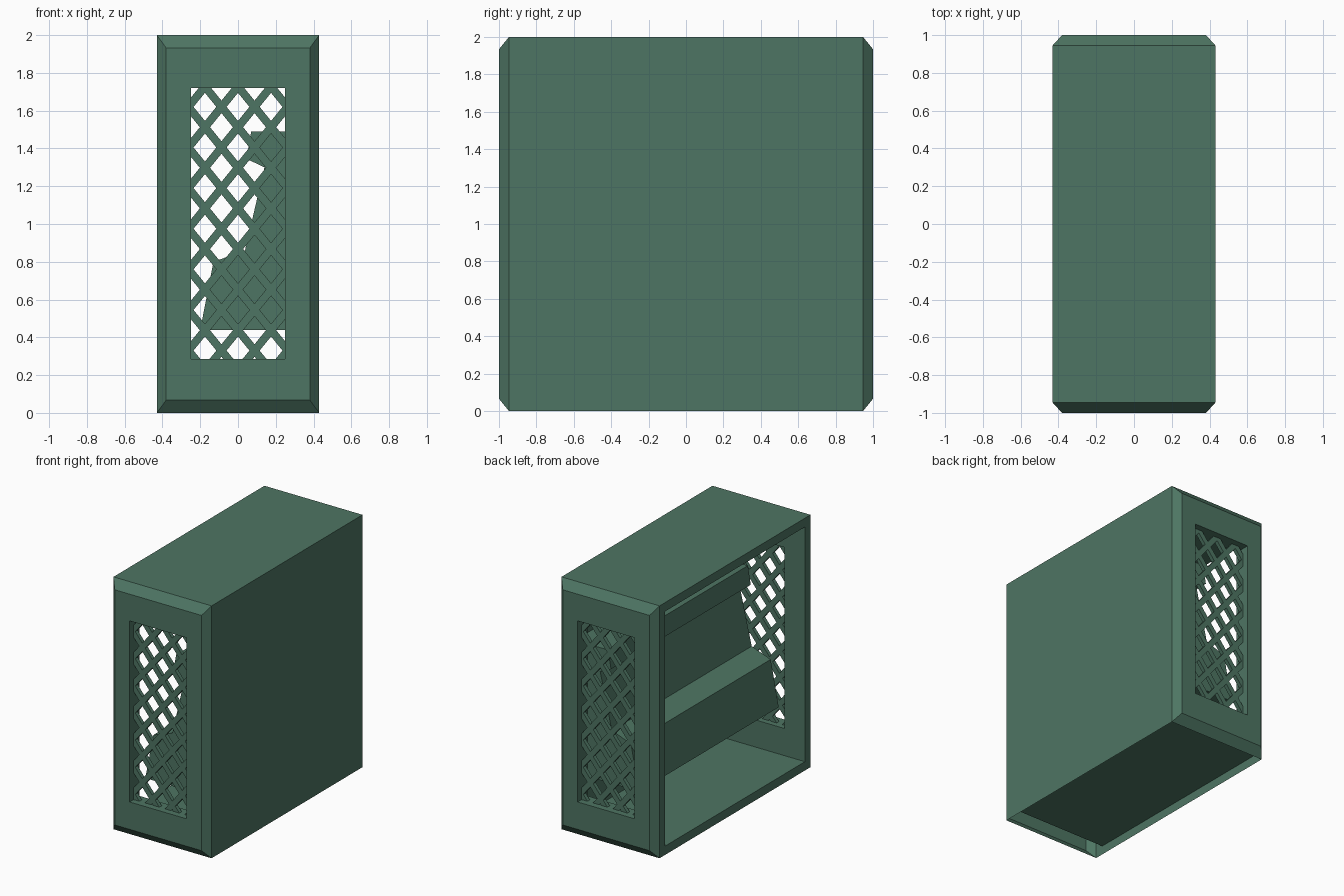
import bpy, bmesh, math
from mathutils import Vector, Matrix

if "Cube" in bpy.data.objects:
    bpy.data.objects.remove(bpy.data.objects["Cube"])

green = bpy.data.materials.new("muted_green")
green.diffuse_color = (0.076, 0.178, 0.125, 1)
green.use_nodes = True
green.node_tree.nodes["Principled BSDF"].inputs["Base Color"].default_value = green.diffuse_color

def finish(name, bm):
    me = bpy.data.meshes.new(name)
    bm.to_mesh(me)
    bm.free()
    me.materials.append(green)
    ob = bpy.data.objects.new(name, me)
    bpy.context.collection.objects.link(ob)
    return ob

HX, HY, H = 0.43, 0.945, 2.0       # outer shell
IX, IY, IZ = 0.36, 0.875, 0.07     # inner shell
WX, WZ0, WZ1 = 0.25, 0.285, 1.72   # end windows

# Cabinet shell: chamfered ends with windows, open on -x and underneath
bm = bmesh.new()

def ring(x0, x1, y, z0, z1):
    return [bm.verts.new(p) for p in ((x0, y, z0), (x1, y, z0), (x1, y, z1), (x0, y, z1))]

def bridge(a, b):
    for i in range(4):
        j = (i + 1) % 4
        bm.faces.new((a[i], a[j], b[j], b[i]))

outer, inner = {}, {}
for s in (-1, 1):
    rings = [ring(-HX, HX, s * HY, 0, H),
             ring(-0.38, 0.38, s * 1.0, 0.068, H - 0.068),
             ring(-WX, WX, s * 1.0, WZ0, WZ1),
             ring(-WX, WX, s * IY, WZ0, WZ1),
             ring(-HX, IX, s * IY, IZ, H - IZ)]
    for a, b in zip(rings, rings[1:]):
        bridge(a, b)
    outer[s], inner[s] = rings[0], rings[-1]
for i in (1, 2):                    # outer back wall and top
    j = (i + 1) % 4
    bm.faces.new((outer[-1][i], outer[-1][j], outer[1][j], outer[1][i]))
for i in (0, 1, 2):                 # inner floor, back wall, ceiling
    j = (i + 1) % 4
    bm.faces.new((inner[-1][i], inner[-1][j], inner[1][j], inner[1][i]))
# rim around the open side
o = [outer[-1][0], outer[1][0], outer[1][3], outer[-1][3]]
n = [inner[-1][0], inner[1][0], inner[1][3], inner[-1][3]]
bridge(o, n)
bmesh.ops.recalc_face_normals(bm, faces=bm.faces)
finish("cabinet_shell", bm)

# Diagonal lattice in each end window
PX, PZ, BAR, THICK = 0.175, 0.215, 0.042, 0.03
for s, label in ((-1, "front"), (1, "rear")):
    bm = bmesh.new()
    for d in (-1, 1):
        ang = math.atan2(PZ, d * PX)
        for k in range(-11, 12):
            m = (Matrix.Translation((PX / 2 + PX * k, s * 0.935, 1.62))
                 @ Matrix.Rotation(-ang, 4, 'Y')
                 @ Matrix.Diagonal((6, THICK, BAR, 1)))
            bmesh.ops.create_cube(bm, size=1, matrix=m)
    for co, no in (((WX, 0, 0), (1, 0, 0)), ((-WX, 0, 0), (-1, 0, 0)),
                   ((0, 0, WZ1), (0, 0, 1)), ((0, 0, WZ0), (0, 0, -1))):
        bmesh.ops.bisect_plane(bm, geom=bm.verts[:] + bm.edges[:] + bm.faces[:],
                               plane_co=co, plane_no=no, clear_outer=True)
    finish(label + "_lattice", bm)

# Stepped bench running the length of the interior
profile = [(-0.2, 0.44), (-0.13, 0.80), (0.037, 0.86), (0.14, 1.30),
           (0.045, 1.345), (0.07, 1.49), (IX, 1.49), (IX, 0.44)]
bm = bmesh.new()
f = bm.faces.new([bm.verts.new((x, -IY, z)) for x, z in profile])
ext = bmesh.ops.extrude_face_region(bm, geom=[f], use_keep_orig=True)
bmesh.ops.translate(bm, vec=(0, 2 * IY, 0),
                    verts=[v for v in ext["geom"] if isinstance(v, bmesh.types.BMVert)])
bmesh.ops.recalc_face_normals(bm, faces=bm.faces)
finish("stepped_bench", bm)
